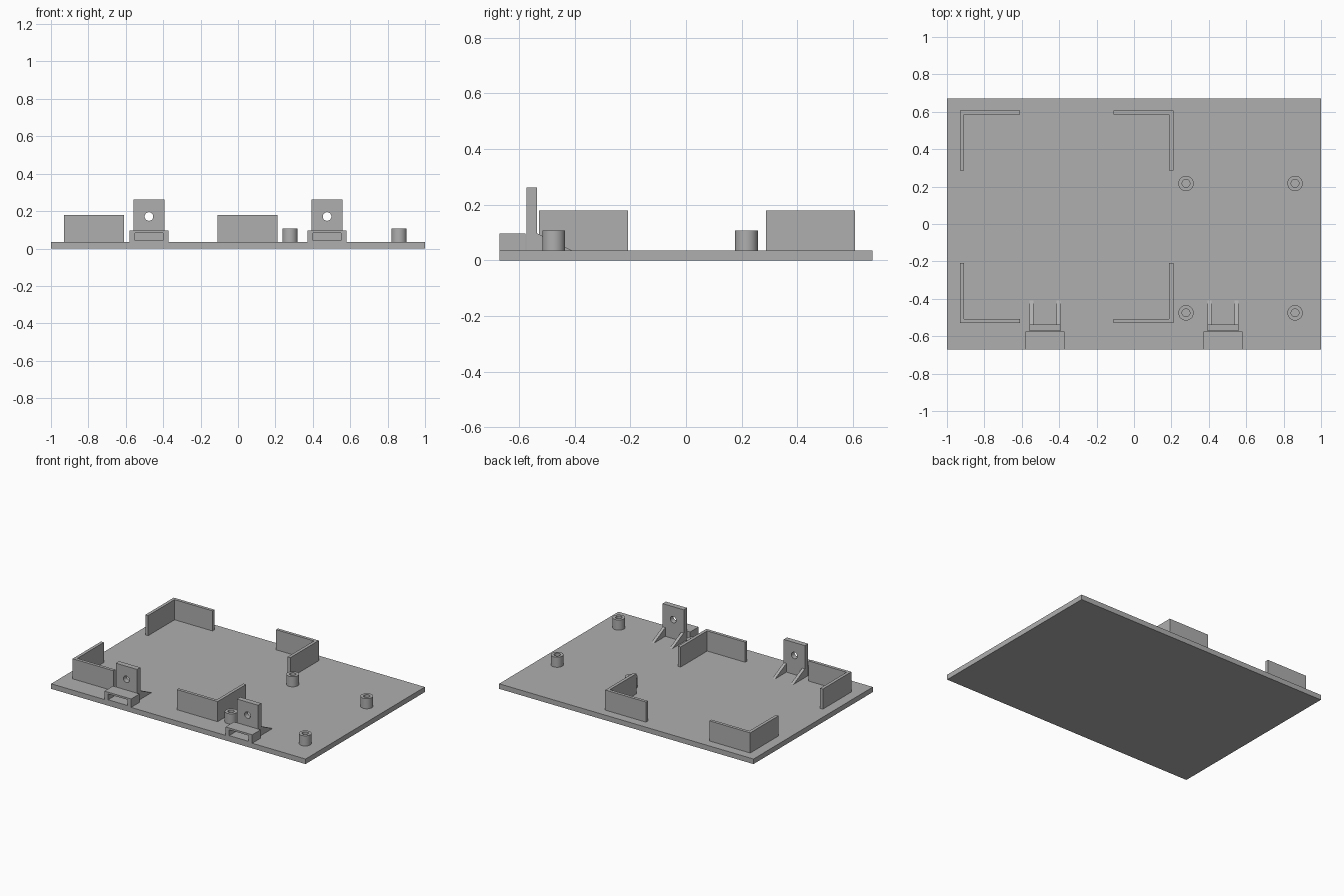
import bpy, bmesh
from math import cos, sin, tau
from mathutils import Vector

old = bpy.data.objects.get("Cube")
if old:
    bpy.data.objects.remove(old, do_unlink=True)

GREY = (0.43, 0.43, 0.43, 1)
grey = bpy.data.materials.new("plain grey")
grey.use_nodes = True
grey.diffuse_color = GREY
grey.node_tree.nodes["Principled BSDF"].inputs["Base Color"].default_value = GREY

BASE_TOP = 0.036


def finish(name, bm):
    bmesh.ops.recalc_face_normals(bm, faces=bm.faces)
    mesh = bpy.data.meshes.new(name)
    bm.to_mesh(mesh)
    bm.free()
    mesh.materials.append(grey)
    obj = bpy.data.objects.new(name, mesh)
    bpy.context.collection.objects.link(obj)
    return obj


def rect(u0, u1, v0, v1):
    return [(u0, v0), (u1, v0), (u1, v1), (u0, v1)]


def circle(u, v, r, n=32):
    return [(u + r * cos(tau * i / n), v + r * sin(tau * i / n)) for i in range(n)]


def prism(name, loops, axis, start, end):
    """Extrude an outline, with optional holes, along an axis."""
    place = {"x": lambda u, v: (start, u, v),
             "y": lambda u, v: (u, start, v),
             "z": lambda u, v: (u, v, start)}[axis]
    bm = bmesh.new()
    edges = []
    for loop in loops:
        verts = [bm.verts.new(place(u, v)) for u, v in loop]
        edges += [bm.edges.new((a, b)) for a, b in zip(verts, verts[1:] + verts[:1])]
    if len(loops) == 1:
        bm.faces.new(verts)
    else:
        bmesh.ops.triangle_fill(bm, edges=edges, use_beauty=True)
    result = bmesh.ops.extrude_face_region(bm, geom=bm.faces[:], use_keep_orig=True)
    move = Vector([end - start if a == axis else 0 for a in "xyz"])
    bmesh.ops.translate(bm, vec=move,
                        verts=[g for g in result["geom"] if isinstance(g, bmesh.types.BMVert)])
    return finish(name, bm)


def smooth(obj):
    bpy.ops.object.select_all(action="DESELECT")
    obj.select_set(True)
    bpy.context.view_layer.objects.active = obj
    bpy.ops.object.shade_smooth_by_angle()


# Base plate
prism("base_plate", [rect(-1, 1, -0.67, 0.67)], "z", 0, BASE_TOP)

# L-shaped walls holding the corners of a board
ARM, WALL = 0.32, 0.022
for side, x, dx in (("right", -0.93, 1), ("left", 0.21, -1)):
    for end, y, dy in (("front", -0.529, 1), ("back", 0.607, -1)):
        outline = [(0, 0), (ARM, 0), (ARM, WALL), (WALL, WALL), (WALL, ARM), (0, ARM)]
        prism(f"corner_wall_{end}_{side}",
              [[(x + dx * u, y + dy * v) for u, v in outline]], "z", BASE_TOP, 0.179)

# Hollow standoffs
for side, x in (("right", 0.278), ("left", 0.861)):
    for end, y in (("front", -0.475), ("back", 0.217)):
        post = prism(f"standoff_{end}_{side}",
                     [circle(x, y, 0.041), circle(x, y, 0.021)], "z", BASE_TOP, 0.108)
        smooth(post)

# Mounting brackets: slotted block, drilled plate, two gussets
for side, x in (("right", -0.476), ("left", 0.476)):
    prism(f"slot_block_{side}",
          [rect(x - 0.105, x + 0.105, BASE_TOP, 0.096),
           rect(x - 0.076, x + 0.076, 0.042, 0.083)], "y", -0.67, -0.576)
    plate = prism(f"drilled_plate_{side}",
                  [rect(x - 0.083, x + 0.083, BASE_TOP, 0.263),
                   circle(x, 0.171, 0.023)], "y", -0.573, -0.536)
    smooth(plate)
    for label, gx in (("outer", x - 0.083), ("inner", x + 0.062)):
        prism(f"gusset_{label}_{side}",
              [[(-0.536, BASE_TOP), (-0.41, BASE_TOP), (-0.536, 0.098)]],
              "x", gx, gx + 0.021)
